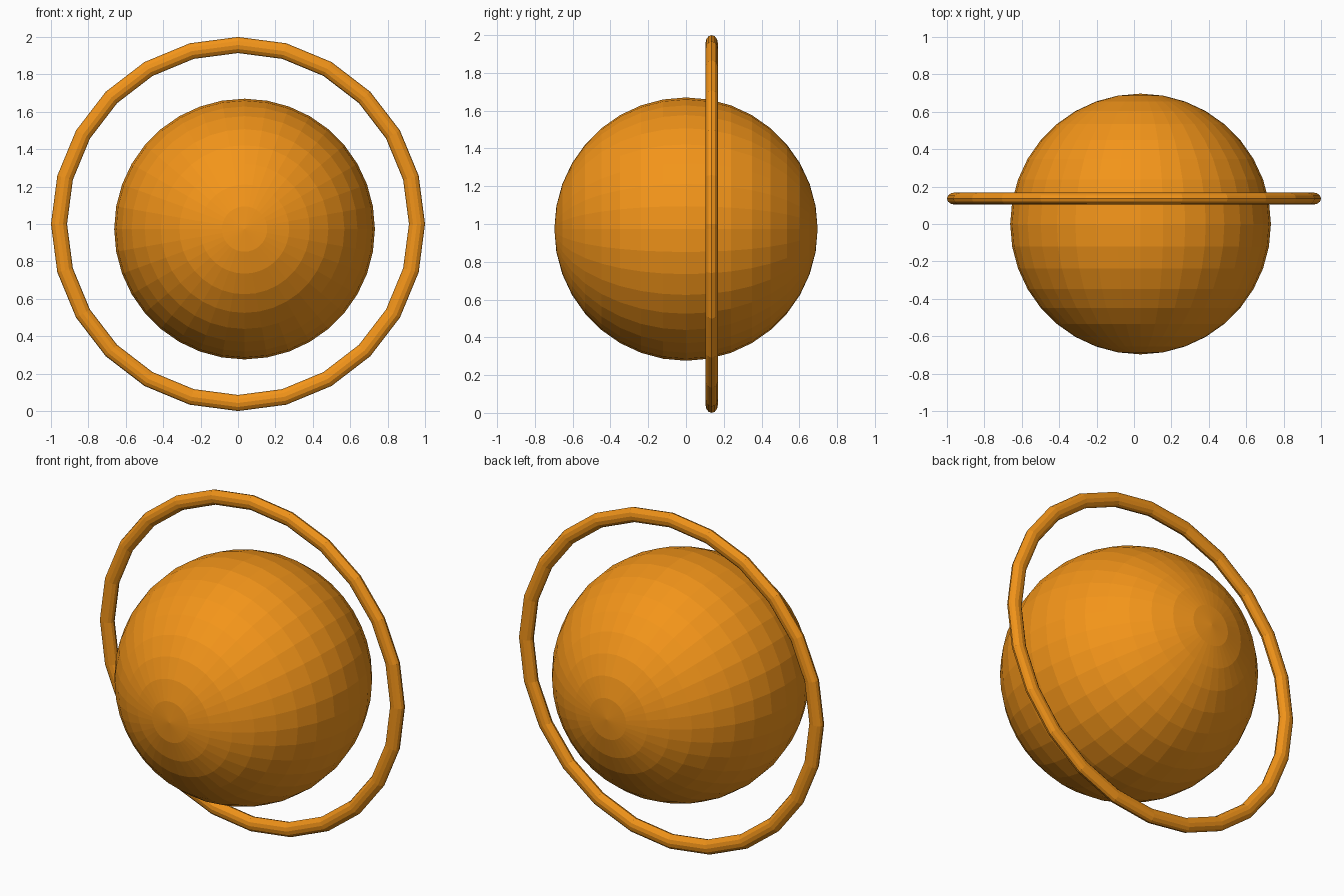
import bpy
from math import pi

if "Cube" in bpy.data.objects:
    bpy.data.objects.remove(bpy.data.objects["Cube"])

orange = bpy.data.materials.new("orange")
orange.diffuse_color = (0.9, 0.3, 0.01, 1)
orange.use_nodes = True
orange.node_tree.nodes["Principled BSDF"].inputs["Base Color"].default_value = orange.diffuse_color


def finish(name, scale=(1, 1, 1)):
    ob = bpy.context.object
    ob.name = name
    ob.scale = scale
    ob.data.materials.append(orange)
    bpy.ops.object.transform_apply(location=False, rotation=True, scale=True)
    bpy.ops.object.shade_flat()


# Faceted ball with its poles pointing front and back
bpy.ops.mesh.primitive_uv_sphere_add(
    segments=36, ring_count=18, radius=0.697,
    location=(0.035, 0, 0.973), rotation=(pi / 2, 0, 0))
finish("ball")

# Thin upright ring around the ball, slightly flattened front to back
bpy.ops.mesh.primitive_torus_add(
    major_segments=24, minor_segments=12,
    major_radius=0.957, minor_radius=0.043,
    location=(0, 0.136, 1.0), rotation=(pi / 2, 0, 0))
finish("ring", (1, 1, 0.76))
